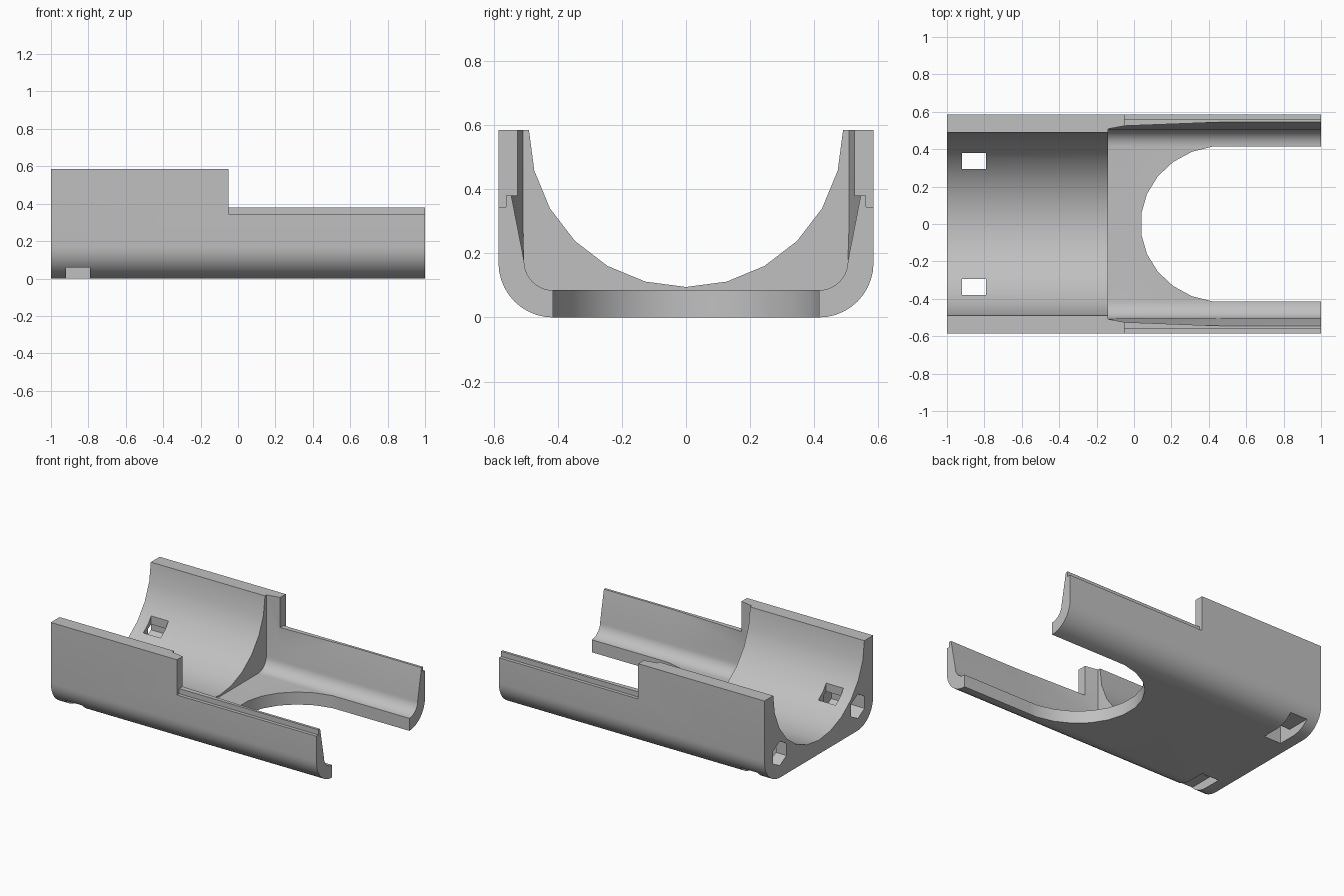
import bpy, bmesh
from math import sin, cos, pi, radians

cube = bpy.data.objects.get("Cube")
if cube:
    bpy.data.objects.remove(cube, do_unlink=True)

grey = bpy.data.materials.new("plain grey")
grey.use_nodes = True
COLOR = (0.53, 0.53, 0.53, 1)
grey.diffuse_color = COLOR
grey.node_tree.nodes["Principled BSDF"].inputs["Base Color"].default_value = COLOR


def loft(name, sections):
    """Closed solid skinned through matching rings of points."""
    bm = bmesh.new()
    rings = [[bm.verts.new(p) for p in s] for s in sections]
    n = len(rings[0])
    for a, b in zip(rings, rings[1:]):
        for i in range(n):
            j = (i + 1) % n
            bm.faces.new((a[i], a[j], b[j], b[i]))
    bm.faces.new(rings[0])
    bm.faces.new(rings[-1])
    bmesh.ops.recalc_face_normals(bm, faces=bm.faces)
    mesh = bpy.data.meshes.new(name)
    bm.to_mesh(mesh)
    bm.free()
    mesh.materials.append(grey)
    obj = bpy.data.objects.new(name, mesh)
    bpy.context.collection.objects.link(obj)
    return obj


def along_x(name, profile, x0, x1):
    return loft(name, [[(x, y, z) for y, z in profile] for x in (x0, x1)])


def box(name, x0, x1, y0, y1, z0, z1):
    return along_x(name, [(y0, z0), (y1, z0), (y1, z1), (y0, z1)], x0, x1)


def ngon(cy, cz, r, sides, turn=0.0):
    return [(cy + r * cos(turn + 2 * pi * i / sides),
             cz + r * sin(turn + 2 * pi * i / sides)) for i in range(sides)]


def u_profile(radius, cy, cz, wall, steps=10):
    """Symmetric trough outline: rounded lower corners plus wall points."""
    arc = [(cy + radius * sin(pi / 2 * i / steps), cz - radius * cos(pi / 2 * i / steps))
           for i in range(steps + 1)]
    half = arc + wall
    return half + [(-y, z) for y, z in reversed(half)]


# Outer shell block with rounded lower edges
body = along_x("cradle_body", u_profile(0.17, 0.415, 0.17, [(0.585, 0.585)]), -1, 1)

cutters = []
# Round trough in the tall half
cutters.append(along_x("bore_cutter", ngon(0, 0.585, 0.49, 24), -1.2, -0.05))

# Flat-floored cavity whose walls flare outward toward the open end
stations = [(-0.14, 0.508, 0.27), (-0.05, 0.525, 0.27), (0.48, 0.545, 0.38), (1.2, 0.545, 0.38)]
cutters.append(loft("cavity_cutter", [
    [(x, y, z) for y, z in u_profile(0.09, 0.415, 0.175, [(knee, kz), (knee, 0.8)])]
    for x, knee, kz in stations]))

# Lowered walls of the open half
cutters.append(box("step_cutter", -0.05, 1.2, -0.8, 0.8, 0.38, 0.9))

# Rounded opening in the floor
hole = []
for i in range(24):
    a = radians(7.5 + 15 * i)
    hole.append((0.48 + 0.445 * cos(a), 0.418 * sin(a)))
cutters.append(loft("floor_hole_cutter", [[(x, y, z) for x, y in hole] for z in (-0.1, 0.15)]))
cutters.append(box("floor_gap_cutter", 0.48, 1.2, -0.415, 0.415, -0.12, 0.2))

for s in (1, -1):
    # Rabbet along the outside of the low walls
    cutters.append(box("rabbet_cutter", -0.05, 1.2, s * 0.562, s * 0.8, 0.345, 0.5))
    # Hexagonal pocket in the end face
    cutters.append(along_x("hex_pocket_cutter", ngon(s * 0.42, 0.165, 0.083, 6, pi / 6), -1.2, -0.75))
    # Strap slot: drop through the trough, then out under the corner
    cutters.append(box("strap_hole_cutter", -0.92, -0.79, s * 0.295, s * 0.38, -0.1, 0.5))
    cutters.append(box("strap_slot_cutter", -0.92, -0.79, s * 0.295, s * 0.7, -0.1, 0.06))

for c in cutters:
    c.hide_render = True
    mod = body.modifiers.new(c.name, 'BOOLEAN')
    mod.operation = 'DIFFERENCE'
    mod.solver = 'EXACT'
    mod.object = c

# Bake the cuts and discard the cutters
bpy.context.view_layer.update()
result = bpy.data.meshes.new_from_object(body.evaluated_get(bpy.context.evaluated_depsgraph_get()))
body.modifiers.clear()
body.data = result
for c in cutters:
    bpy.data.objects.remove(c, do_unlink=True)
result.materials.clear()
result.materials.append(grey)
for p in result.polygons:
    p.material_index = 0

bpy.ops.object.select_all(action='DESELECT')
body.select_set(True)
bpy.context.view_layer.objects.active = body
bpy.ops.object.shade_smooth_by_angle(angle=radians(25))
